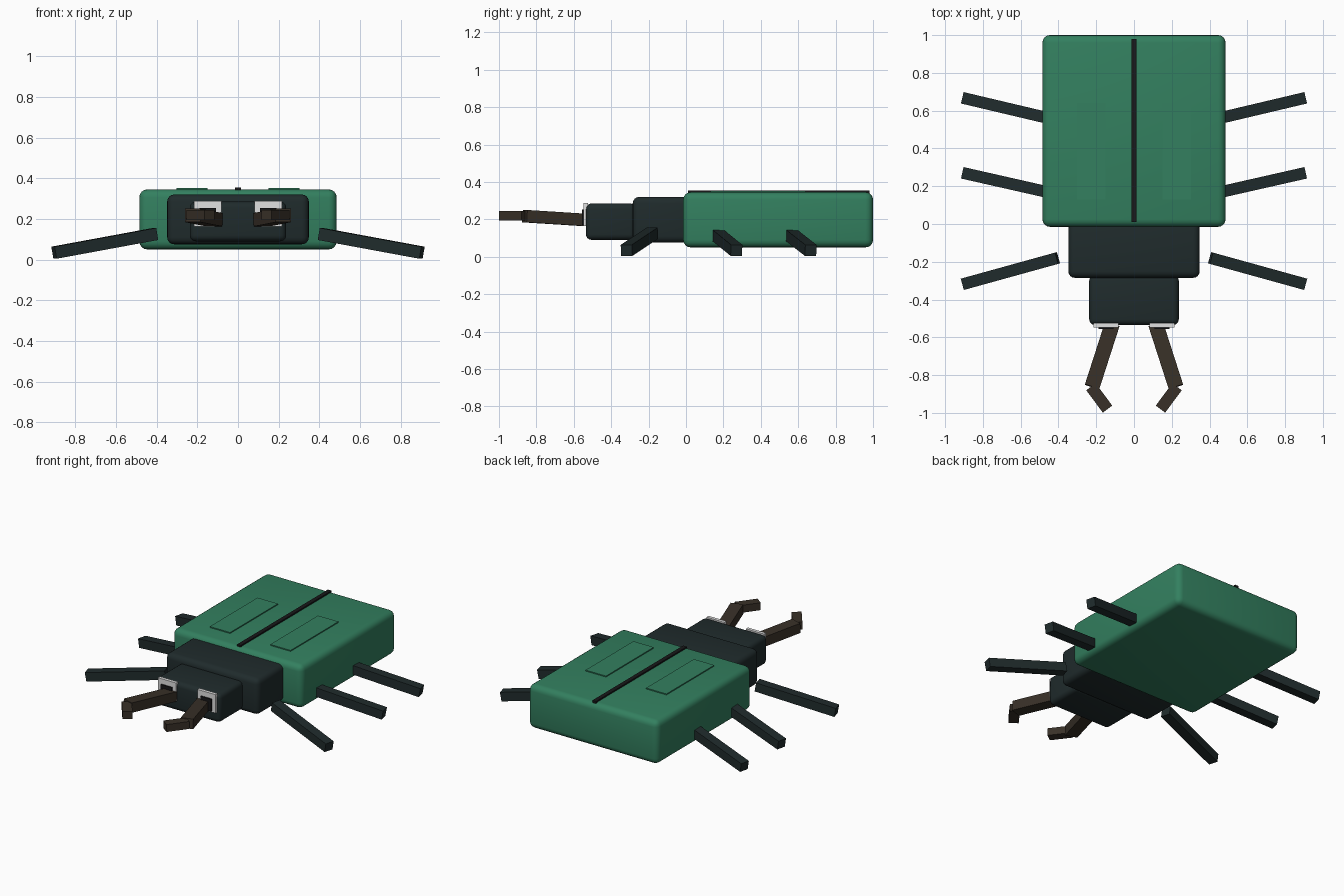
import bpy, bmesh
from mathutils import Vector, Matrix

if "Cube" in bpy.data.objects:
    bpy.data.objects.remove(bpy.data.objects["Cube"])


def material(name, rgb):
    m = bpy.data.materials.new(name)
    m.diffuse_color = (*rgb, 1.0)
    m.use_nodes = True
    m.node_tree.nodes["Principled BSDF"].inputs["Base Color"].default_value = m.diffuse_color
    return m


GREEN = material("shell_green", (0.033, 0.215, 0.115))
DARK = material("dark_body", (0.014, 0.024, 0.025))
BROWN = material("mandible_brown", (0.040, 0.030, 0.021))
WHITE = material("eye_white", (0.75, 0.75, 0.75))
BLACK = material("black", (0.009, 0.009, 0.010))


def make(name, size, matrix, mat, bevel=0.0):
    """Box of a given size placed by a matrix, optionally with rounded edges."""
    bm = bmesh.new()
    bmesh.ops.create_cube(bm, size=1.0)
    bmesh.ops.scale(bm, vec=size, verts=bm.verts)
    if bevel:
        bmesh.ops.bevel(bm, geom=bm.edges[:], offset=bevel, segments=4,
                        profile=0.5, affect='EDGES')
    bmesh.ops.transform(bm, matrix=matrix, verts=bm.verts)
    bmesh.ops.recalc_face_normals(bm, faces=bm.faces)
    mesh = bpy.data.meshes.new(name)
    bm.to_mesh(mesh)
    bm.free()
    mesh.materials.append(mat)
    ob = bpy.data.objects.new(name, mesh)
    bpy.context.collection.objects.link(ob)
    if bevel:
        bpy.ops.object.select_all(action='DESELECT')
        ob.select_set(True)
        bpy.context.view_layer.objects.active = ob
        bpy.ops.object.shade_smooth_by_angle(angle=0.6)
    return ob


def box(name, lo, hi, mat, bevel=0.0):
    lo, hi = Vector(lo), Vector(hi)
    return make(name, hi - lo, Matrix.Translation((lo + hi) / 2), mat, bevel)


def bar(name, a, b, w, h, mat):
    """Square bar running from a to b."""
    a, b = Vector(a), Vector(b)
    d = b - a
    rot = d.to_track_quat('Y', 'Z').to_matrix().to_4x4()
    return make(name, Vector((w, d.length, h)),
                Matrix.Translation((a + b) / 2) @ rot, mat)


# Body
box("abdomen", (-0.485, -0.015, 0.05), (0.485, 1.0, 0.345), GREEN, 0.04)
box("thorax", (-0.348, -0.285, 0.075), (0.348, 0.03, 0.32), DARK, 0.035)
box("head", (-0.237, -0.535, 0.09), (0.237, -0.27, 0.285), DARK, 0.03)

# Line between the wing cases
box("shell_seam", (-0.014, 0.01, 0.335), (0.014, 0.98, 0.354), BLACK)

for side, s in (("left", -1), ("right", 1)):
    def mbox(name, x0, x1, y0, y1, z0, z1, mat):
        xs = sorted((s * x0, s * x1))
        box(f"{side}_{name}", (xs[0], y0, z0), (xs[1], y1, z1), mat)

    # Raised shell panel and eye
    mbox("shell_panel", 0.15, 0.302, 0.13, 0.64, 0.335, 0.352, GREEN)
    mbox("eye", 0.081, 0.215, -0.547, -0.525, 0.163, 0.288, WHITE)
    mbox("pupil", 0.108, 0.188, -0.556, -0.54, 0.17, 0.253, BLACK)

    # Mandible arm and inward tip
    bar(f"{side}_mandible_arm", (s * 0.115, -0.53, 0.196),
        (s * 0.222, -0.862, 0.217), 0.08, 0.066, BROWN)
    bar(f"{side}_mandible_tip", (s * 0.228, -0.862, 0.22),
        (s * 0.14, -0.98, 0.22), 0.062, 0.05, BROWN)

    # Legs
    for name, y_in, y_out in (("front", -0.18, -0.318),
                              ("middle", 0.157, 0.27),
                              ("rear", 0.549, 0.667)):
        bar(f"{side}_{name}_leg", (s * 0.405, y_in, 0.126),
            (s * 0.904, y_out, 0.034), 0.062, 0.06, DARK)
